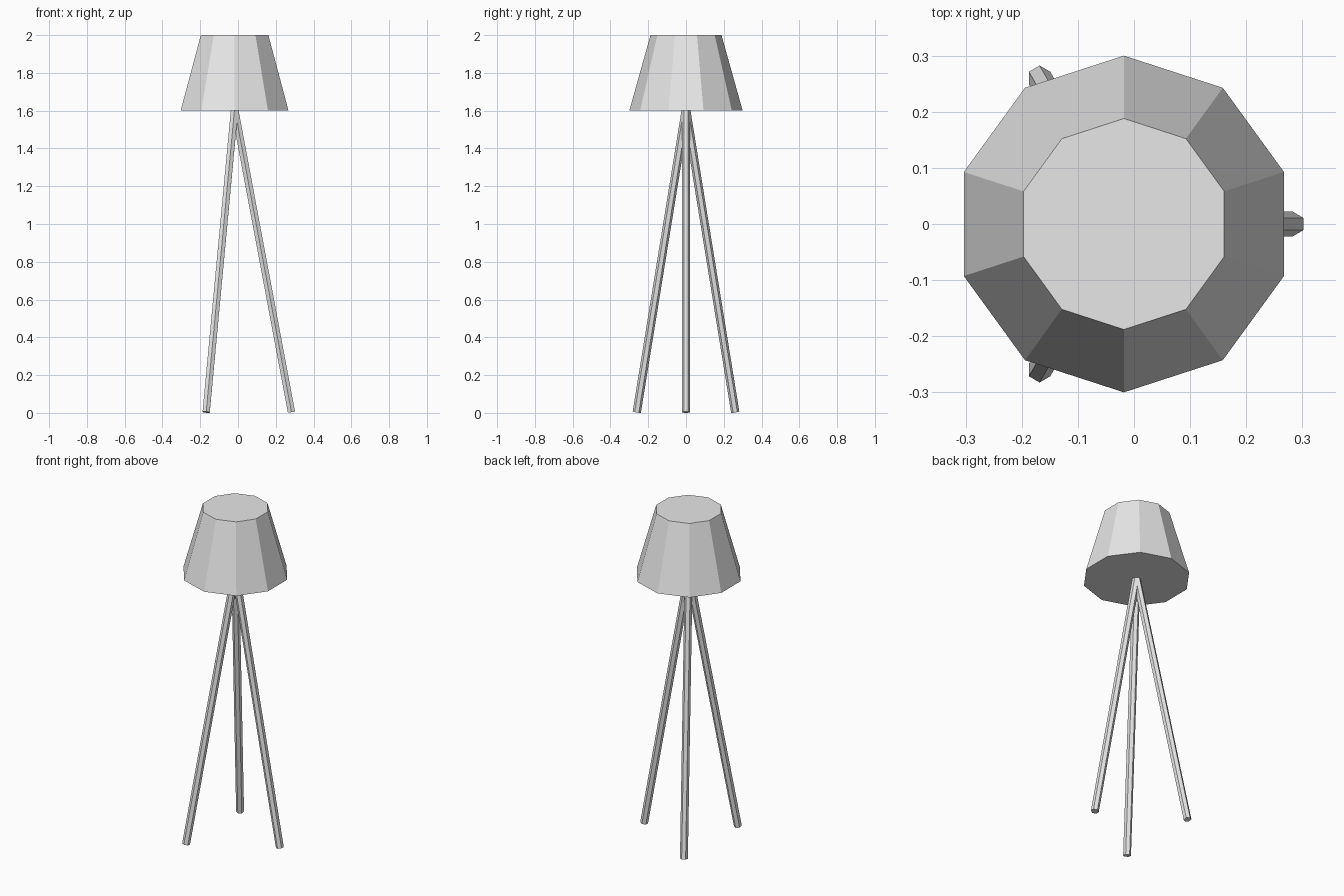
import bpy
from math import cos, sin, pi, radians
from mathutils import Vector, Matrix

if "Cube" in bpy.data.objects:
    bpy.data.objects.remove(bpy.data.objects["Cube"], do_unlink=True)

AXIS_X = -0.018      # the shade axis sits slightly off centre
SHADE_BOTTOM, SHADE_TOP = 1.6, 2.0

grey = bpy.data.materials.new("light_grey")
grey.use_nodes = True
grey.diffuse_color = (0.8, 0.8, 0.8, 1)
grey.node_tree.nodes["Principled BSDF"].inputs["Base Color"].default_value = (0.8, 0.8, 0.8, 1)


def add_prism(name, sides, bottom, top, turn, matrix):
    """Capped flat-sided tube; bottom and top are (radius, z) pairs."""
    verts = [(r * cos(turn + 2 * pi * i / sides), r * sin(turn + 2 * pi * i / sides), z)
             for r, z in (bottom, top) for i in range(sides)]
    faces = [(i, (i + 1) % sides, (i + 1) % sides + sides, i + sides) for i in range(sides)]
    faces += [tuple(reversed(range(sides))), tuple(range(sides, 2 * sides))]
    mesh = bpy.data.meshes.new(name)
    mesh.from_pydata(verts, [], faces)
    mesh.materials.append(grey)
    obj = bpy.data.objects.new(name, mesh)
    obj.matrix_world = matrix
    bpy.context.collection.objects.link(obj)
    return obj


# Ten-sided tapered shade, closed at both ends
add_prism("shade", 10, (0.3, SHADE_BOTTOM), (0.188, SHADE_TOP), pi / 2,
          Matrix.Translation((AXIS_X, 0, 0)))

# Three six-sided legs that meet under the shade
foot = Vector((0.301, 0, 0.004))
apex = Vector((0, 0, SHADE_BOTTOM + 0.01))
span = apex - foot
tilt = Vector((0, 0, 1)).rotation_difference(span).to_matrix().to_4x4()
for name, angle in (("left_leg", 0), ("back_right_leg", 120), ("front_right_leg", 240)):
    place = (Matrix.Translation((AXIS_X, 0, 0)) @ Matrix.Rotation(radians(angle), 4, "Z")
             @ Matrix.Translation(foot) @ tilt)
    add_prism(name, 6, (0.022, 0), (0.022, span.length), pi / 2, place)
